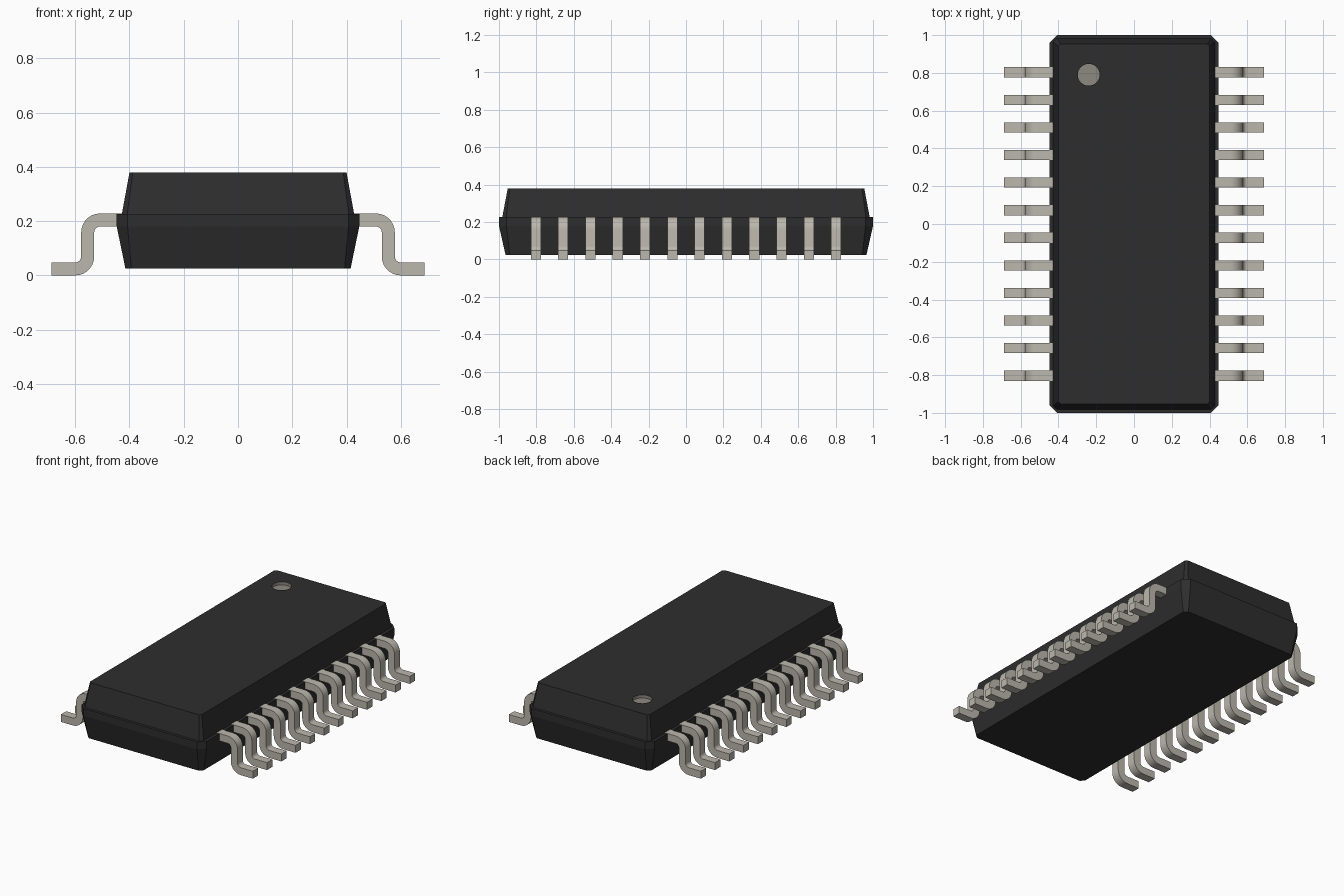
import bpy, bmesh, math

if "Cube" in bpy.data.objects:
    bpy.data.objects.remove(bpy.data.objects["Cube"], do_unlink=True)


def material(name, rgb):
    m = bpy.data.materials.new(name)
    m.use_nodes = True
    m.diffuse_color = (*rgb, 1)
    bsdf = next(n for n in m.node_tree.nodes if n.type == 'BSDF_PRINCIPLED')
    bsdf.inputs["Base Color"].default_value = (*rgb, 1)
    bsdf.inputs["Roughness"].default_value = 0.6
    return m


BLACK = material("black plastic", (0.027, 0.027, 0.027))
METAL = material("tinned metal", (0.50, 0.475, 0.42))
GREY = material("marker grey", (0.27, 0.25, 0.22))


def finish(bm, name, *mats):
    bmesh.ops.recalc_face_normals(bm, faces=bm.faces)
    mesh = bpy.data.meshes.new(name)
    bm.to_mesh(mesh)
    bm.free()
    ob = bpy.data.objects.new(name, mesh)
    bpy.context.collection.objects.link(ob)
    for m in mats:
        mesh.materials.append(m)
    return ob


def activate(ob):
    bpy.ops.object.select_all(action='DESELECT')
    ob.select_set(True)
    bpy.context.view_layer.objects.active = ob


# Body: stacked chamfered rectangles (half width, half length, chamfer, z)
RINGS = [(0.415, 0.965, 0.022, 0.025), (0.447, 1.0, 0.04, 0.18),
         (0.447, 1.0, 0.04, 0.227), (0.428, 0.982, 0.02, 0.227),
         (0.40, 0.953, 0.012, 0.38)]
bm = bmesh.new()
loops = []
for w, l, c, z in RINGS:
    pts = [(w, -l + c), (w, l - c), (w - c, l), (-w + c, l),
           (-w, l - c), (-w, -l + c), (-w + c, -l), (w - c, -l)]
    loops.append([bm.verts.new((x, y, z)) for x, y in pts])
for lo, hi in zip(loops, loops[1:]):
    for i in range(8):
        j = (i + 1) % 8
        bm.faces.new((lo[i], lo[j], hi[j], hi[i]))
bm.faces.new(loops[0][::-1])
bm.faces.new(loops[-1])
body = finish(bm, "body", BLACK, GREY)

# Recessed pin-one marker, cut into the top
bm = bmesh.new()
bmesh.ops.create_cone(bm, cap_ends=True, segments=32, radius1=0.058, radius2=0.058, depth=0.1)
bmesh.ops.translate(bm, verts=bm.verts, vec=(-0.24, 0.79, 0.41))
cutter = finish(bm, "marker_cutter", GREY)
cutter.hide_render = True
cut = body.modifiers.new("marker", 'BOOLEAN')
cut.operation = 'DIFFERENCE'
cut.solver = 'EXACT'
cut.object = cutter
activate(body)
bpy.ops.object.modifier_apply(modifier=cut.name)
bpy.data.objects.remove(cutter, do_unlink=True)
# Colour the faces of the recess
for p in body.data.polygons:
    inside = math.hypot(p.center.x + 0.24, p.center.y - 0.79) < 0.07
    p.material_index = 1 if inside and 0.3 < p.center.z < 0.379 else 0


# Gull-wing lead: one bent profile, extruded along y
def arc(cx, cz, r, a0, a1, n=7):
    return [(cx + r * math.cos(math.radians(a0 + (a1 - a0) * i / n)),
             cz + r * math.sin(math.radians(a0 + (a1 - a0) * i / n))) for i in range(n + 1)]


TOP, T, R_OUT, R_IN, HALF = 0.2285, 0.048, 0.07, 0.022, 0.027
upper = [(0.41, TOP)] + arc(0.508, TOP - R_OUT, R_OUT, 90, 0) \
    + arc(0.60, R_OUT, R_IN, 180, 270) + [(0.687, T)]
lower = [(0.41, TOP - T)] + arc(0.508, TOP - R_OUT, R_IN, 90, 0) \
    + arc(0.60, R_OUT, R_OUT, 180, 270) + [(0.687, 0)]


def add_lead(bm, side, y):
    rows = [[bm.verts.new((side * x, y + s * HALF, z)) for x, z in line]
            for line, s in ((upper, -1), (upper, 1), (lower, 1), (lower, -1))]
    for k in range(4):
        a, b = rows[k], rows[(k + 1) % 4]
        for i in range(len(a) - 1):
            bm.faces.new((a[i], a[i + 1], b[i + 1], b[i]))
    for e in (0, -1):
        bm.faces.new([r[e] for r in rows])


for side, label in ((1, "left"), (-1, "right")):
    bm = bmesh.new()
    for i in range(12):
        add_lead(bm, side, (i - 5.5) * 0.146)
    leads = finish(bm, label + "_leads", METAL)
    activate(leads)
    bpy.ops.object.shade_smooth_by_angle(angle=math.radians(30))
